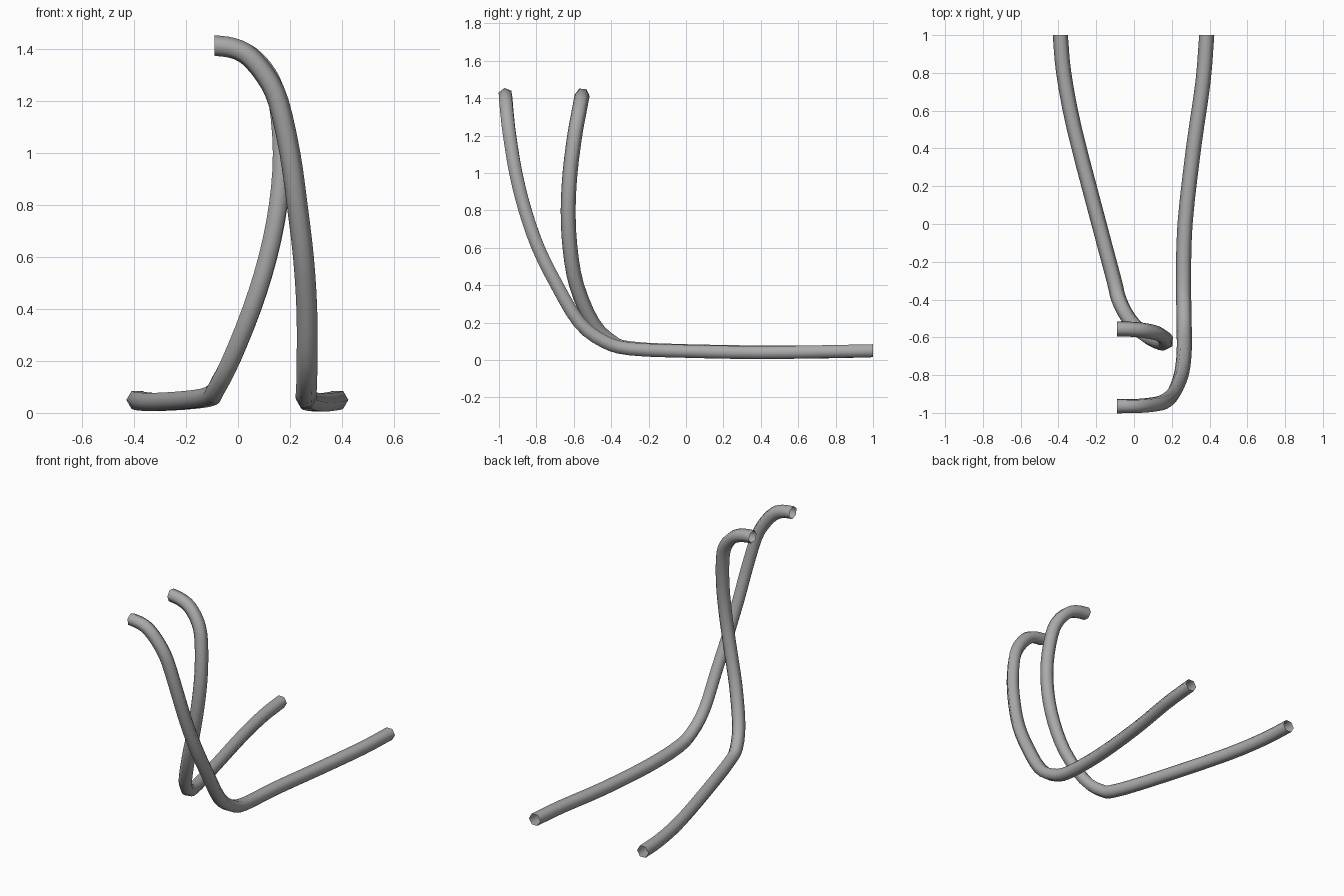
import bpy, bmesh, math
from mathutils import Vector

cube = bpy.data.objects.get("Cube")
if cube:
    bpy.data.objects.remove(cube)

RADIUS, SIDES, STEPS = 0.04, 6, 3

grey = bpy.data.materials.new("plain_grey")
grey.use_nodes = True
colour = (0.4, 0.4, 0.4, 1)
grey.diffuse_color = colour
grey.node_tree.nodes["Principled BSDF"].inputs["Base Color"].default_value = colour


def smooth_path(points):
    """Catmull-Rom curve through the points."""
    p = [Vector(q) for q in points]
    p = [2 * p[0] - p[1]] + p + [2 * p[-1] - p[-2]]
    path = []
    for a, b, c, d in zip(p, p[1:], p[2:], p[3:]):
        for i in range(STEPS):
            t = i / STEPS
            path.append(0.5 * (2 * b + (c - a) * t + (2 * a - 5 * b + 4 * c - d) * t * t
                               + (3 * b - a - 3 * c + d) * t ** 3))
    return path + [p[-2]]


def tube(name, points):
    """Open hexagonal tube swept without twist, with square-cut ends."""
    path = smooth_path(points)
    tangents = [(b - a).normalized() for a, b in zip(path, path[2:])]
    tangents = [Vector((0, -1, 0))] + tangents + [Vector((-1, 0, 0))]
    bm = bmesh.new()
    rings = []
    side = Vector((1, 0, 0))
    previous = tangents[0]
    for centre, tangent in zip(path, tangents):
        side = previous.rotation_difference(tangent) @ side
        side = (side - tangent * side.dot(tangent)).normalized()
        up = tangent.cross(side)
        angles = [math.tau * k / SIDES for k in range(SIDES)]
        rings.append([bm.verts.new(centre + RADIUS * (side * math.cos(a) + up * math.sin(a)))
                      for a in angles])
        previous = tangent
    for r, s in zip(rings, rings[1:]):
        for k in range(SIDES):
            n = (k + 1) % SIDES
            bm.faces.new((r[k], r[n], s[n], s[k])).smooth = True
    bmesh.ops.recalc_face_normals(bm, faces=bm.faces)
    mesh = bpy.data.meshes.new(name)
    bm.to_mesh(mesh)
    bm.free()
    mesh.materials.append(grey)
    obj = bpy.data.objects.new(name, mesh)
    bpy.context.collection.objects.link(obj)


# Left tube: floor run, bend, tall outer arch
tube("left_tube", [
    (.385, 1, .05), (.365, .75, .045), (.315, .4, .04), (.27, 0, .047),
    (.262, -.3, .06), (.264, -.44, .1), (.266, -.57, .2), (.265, -.69, .4),
    (.252, -.79, .6), (.228, -.86, .8), (.2, -.91, 1), (.155, -.943, 1.2),
    (.105, -.955, 1.3), (.04, -.962, 1.375), (-.02, -.964, 1.405), (-.09, -.965, 1.415)])

# Right tube: slanted floor run, bend, inner arch
tube("right_tube", [
    (-.39, 1, .05), (-.372, .8, .045), (-.315, .5, .042), (-.185, 0, .05),
    (-.105, -.3, .065), (-.08, -.4, .1), (-.028, -.5, .2), (.053, -.585, .4),
    (.115, -.62, .6), (.155, -.63, .8), (.17, -.62, 1), (.153, -.595, 1.2),
    (.117, -.577, 1.3), (.05, -.563, 1.375), (-.02, -.557, 1.405), (-.09, -.555, 1.415)])
